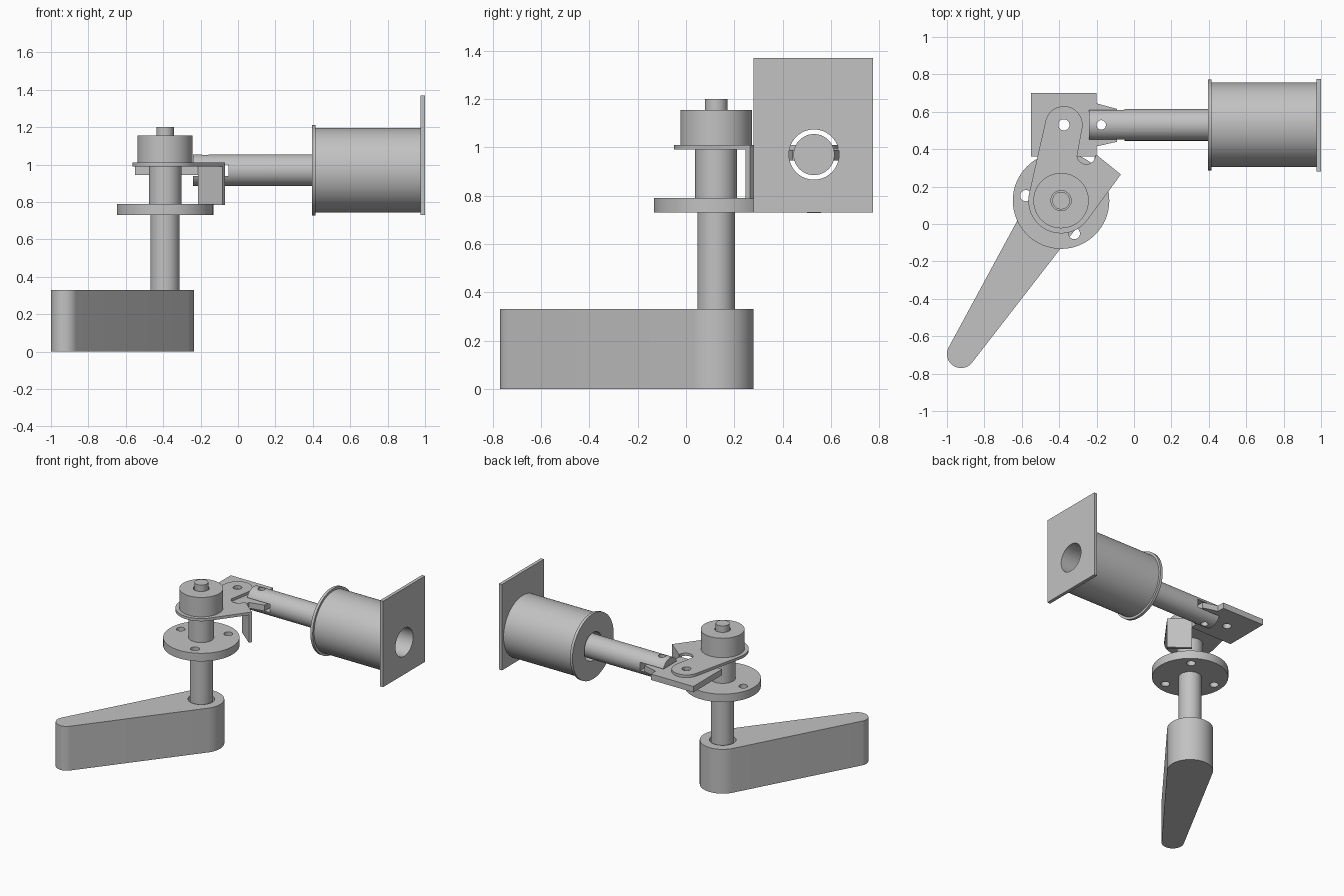
import bpy, bmesh
from math import sin, cos, acos, atan2, hypot, radians, pi
from mathutils import Matrix

if "Cube" in bpy.data.objects:
    bpy.data.objects.remove(bpy.data.objects["Cube"], do_unlink=True)

steel = bpy.data.materials.new("grey steel")
steel.use_nodes = True
GREY = (0.54, 0.54, 0.54, 1)
steel.diffuse_color = GREY
steel.node_tree.nodes["Principled BSDF"].inputs["Base Color"].default_value = GREY

SHAFT = (-0.39, 0.125)       # vertical axis
PIN = (-0.375, 0.53)         # lever pivot
ROD_Y, ROD_Z = 0.53, 0.97    # horizontal axis
ALONG_X = Matrix.Translation((0, ROD_Y, ROD_Z)) @ Matrix.Rotation(pi / 2, 4, 'Y')


def arc(c, r, start, end, steps=32):
    angles = [radians(start + (end - start) * i / steps) for i in range(steps + 1)]
    return [(c[0] + r * cos(a), c[1] + r * sin(a)) for a in angles]


def circle(c, r):
    return arc(c, r, 0, 360, 64)[:-1]


def extrude(name, outline, low, high, matrix=None):
    """Prism from a flat outline between two heights."""
    bm = bmesh.new()
    face = bm.faces.new([bm.verts.new((x, y, low)) for x, y in outline])
    top = bmesh.ops.extrude_face_region(bm, geom=[face])["geom"]
    moved = [v for v in top if isinstance(v, bmesh.types.BMVert)]
    bmesh.ops.translate(bm, verts=moved, vec=(0, 0, high - low))
    bmesh.ops.recalc_face_normals(bm, faces=bm.faces)
    if matrix:
        bm.transform(matrix)
    mesh = bpy.data.meshes.new(name)
    bm.to_mesh(mesh)
    bm.free()
    mesh.materials.append(steel)
    obj = bpy.data.objects.new(name, mesh)
    bpy.context.collection.objects.link(obj)
    return obj


def rect(x0, x1, y0, y1):
    return [(x0, y0), (x1, y0), (x1, y1), (x0, y1)]


def cut(obj, cutters):
    """Subtract the cutters and remove them."""
    bpy.context.view_layer.objects.active = obj
    for c in cutters:
        c.hide_render = True
        mod = obj.modifiers.new("cut", 'BOOLEAN')
        mod.operation, mod.solver, mod.object = 'DIFFERENCE', 'EXACT', c
        bpy.ops.object.modifier_apply(modifier=mod.name)
        bpy.data.objects.remove(c, do_unlink=True)


def drill(c, r, low, high, matrix=None):
    return extrude("drill", circle(c, r), low, high, matrix)


parts = []

# Tapered handle with a recess for the shaft
tip = (-0.925, -0.695)
R, r = 0.155, 0.075
dx, dy = tip[0] - SHAFT[0], tip[1] - SHAFT[1]
heading = atan2(dy, dx) * 180 / pi
spread = acos((R - r) / hypot(dx, dy)) * 180 / pi
handle = extrude("handle", arc(SHAFT, R, heading + spread, heading + 360 - spread)
                 + arc(tip, r, heading - spread, heading + spread), 0, 0.33)
cut(handle, [drill(SHAFT, 0.09, 0.2, 0.4)])
parts.append(handle)

# Vertical shaft, stepped
parts.append(extrude("lower_shaft", circle(SHAFT, 0.078), 0.2, 0.73))
parts.append(extrude("upper_shaft", circle(SHAFT, 0.087), 0.79, 0.99))
parts.append(extrude("shaft_end", circle(SHAFT, 0.047), 1.01, 1.2))

# Flange disc with three bolt holes
disc = extrude("flange_disc", circle(SHAFT, 0.258), 0.73, 0.79)
holes = []
for angle in (172, 292, 52):
    spot = arc(SHAFT, 0.19, angle, angle, 1)[0]
    holes.append(drill(spot, 0.03, 0.7, 0.82))
cut(disc, holes)
parts.append(disc)

# Collar above the lever
collar = extrude("collar", circle(SHAFT, 0.148), 1.01, 1.155)
cut(collar, [drill(SHAFT, 0.054, 1.08, 1.2)])
parts.append(collar)

# Lever plate with a bent tab
corner, inner = (-0.07, 0.265), (-0.2, 0.37)
lever = extrude("lever_plate", arc(SHAFT, 0.175, 166, 324) + [corner, inner]
                + arc((-0.255, 0.37), 0.05, 0, -170, 16)
                + arc(PIN, 0.1, -10, 166), 0.99, 1.01)
cut(lever, [drill(PIN, 0.03, 0.9, 1.1)])
parts.append(lever)
back = [(x - 0.014, y - 0.018) for x, y in (inner, corner)]
parts.append(extrude("lever_tab", [corner, inner] + back, 0.785, 0.99))

# Link plate with a tapered tongue
link = extrude("link_plate", [(-0.55, 0.36), (-0.2, 0.36), (-0.2, 0.415), (-0.09, 0.44),
                              (-0.09, 0.615), (-0.2, 0.645), (-0.2, 0.7), (-0.55, 0.7)],
               0.945, 0.989)
cut(link, [drill(PIN, 0.03, 0.9, 1.1), drill((-0.175, ROD_Y), 0.025, 0.9, 1.1)])
parts.append(link)

# Plunger rod with a slotted, cross-drilled end
rod = extrude("plunger_rod", circle((0, 0), 0.085), -0.24, 0.62, ALONG_X)
cut(rod, [extrude("slot", rect(-0.3, -0.05, 0.4, 0.66), ROD_Z - 0.031, ROD_Z + 0.031),
          drill((-0.175, ROD_Y), 0.025, 0.8, 1.15)])
parts.append(rod)

# Bored coil: front flange, body and square mounting plate
front = extrude("coil_flange", circle((0, 0), 0.243), 0.395, 0.415, ALONG_X)
body = extrude("coil_body", circle((0, 0), 0.226), 0.415, 0.975, ALONG_X)
# plate outline uses local x as downward height
mount = extrude("mounting_plate", rect(ROD_Z - 1.37, ROD_Z - 0.73, -0.25, 0.245),
                0.975, 1.0, ALONG_X)
for obj in (front, body, mount):
    cut(obj, [drill((0, 0), 0.104, 0.3, 1.1, ALONG_X)])
    parts.append(obj)

# Smooth the round sides, keep the edges sharp
bpy.ops.object.select_all(action='DESELECT')
for obj in parts:
    obj.select_set(True)
bpy.context.view_layer.objects.active = parts[0]
bpy.ops.object.shade_smooth_by_angle(angle=radians(30))
